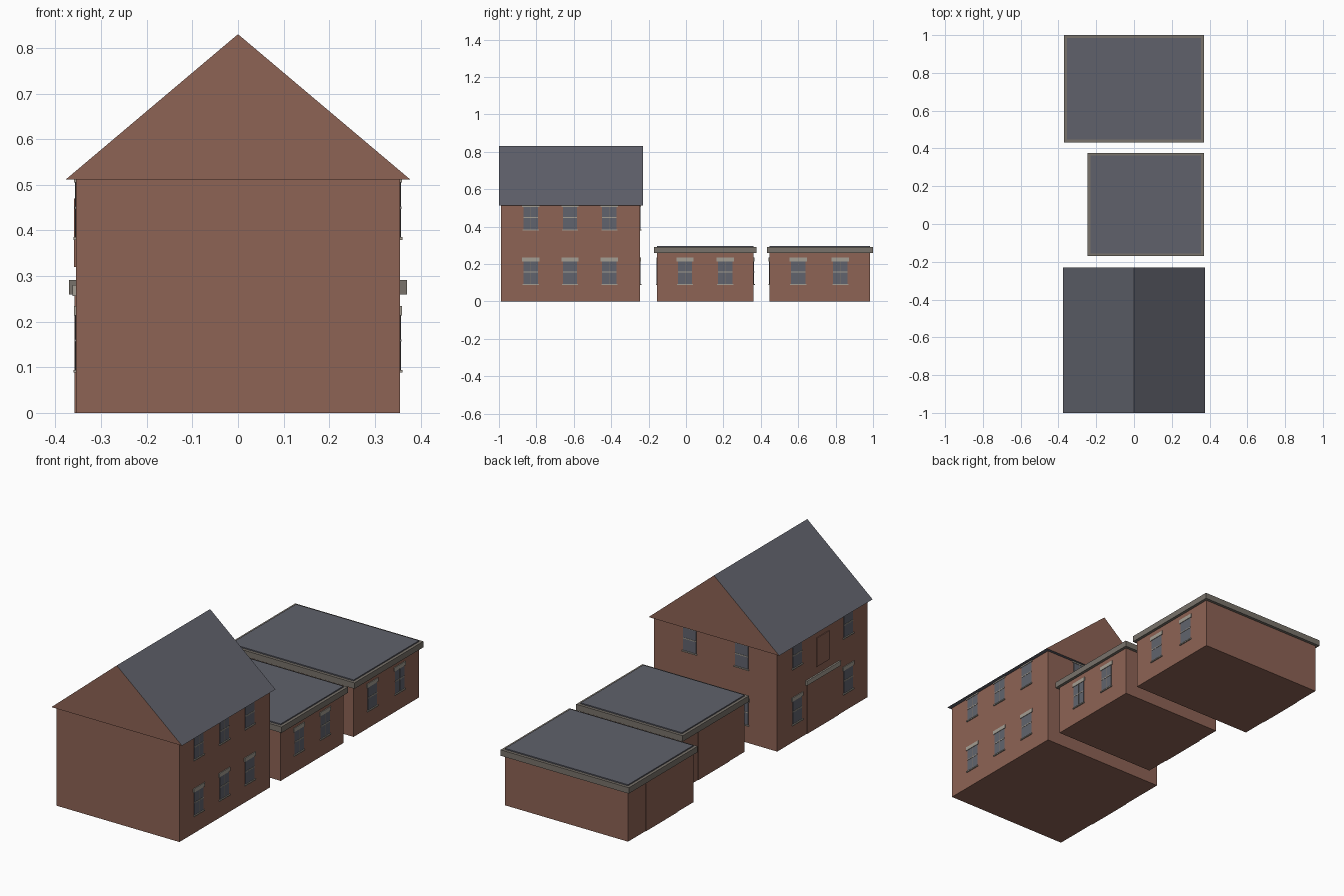
import bpy, bmesh

if "Cube" in bpy.data.objects:
    bpy.data.objects.remove(bpy.data.objects["Cube"])

def mat(name, r, g, b):
    m = bpy.data.materials.new(name)
    m.diffuse_color = (r, g, b, 1)
    m.use_nodes = True
    m.node_tree.nodes["Principled BSDF"].inputs["Base Color"].default_value = m.diffuse_color
    return m

BRICK = mat("brick", 0.27, 0.125, 0.09)
SLATE = mat("slate", 0.115, 0.12, 0.147)
STONE = mat("cornice stone", 0.19, 0.17, 0.145)
PALE = mat("pale stone", 0.37, 0.34, 0.29)
GLASS = mat("window glass", 0.12, 0.127, 0.155)

def box(name, lo, hi, material):
    bm = bmesh.new()
    bmesh.ops.create_cube(bm, size=1)
    for v in bm.verts:
        for i in range(3):
            v.co[i] = lo[i] if v.co[i] < 0 else hi[i]
    me = bpy.data.meshes.new(name)
    bm.to_mesh(me)
    bm.free()
    ob = bpy.data.objects.new(name, me)
    bpy.context.collection.objects.link(ob)
    me.materials.append(material)
    return ob

def plate(name, axis, wall, sign, u, w, z0, z1, depth, material):
    """Thin box on a wall; axis 0 = wall facing x, axis 1 = wall facing y."""
    a, b = sorted((wall - sign * 0.002, wall + sign * depth))
    if axis == 0:
        return box(name, (a, u - w / 2, z0), (b, u + w / 2, z1), material)
    return box(name, (u - w / 2, a, z0), (u + w / 2, b, z1), material)

def window(axis, wall, sign, u, z):
    def p(name, du, w, z0, z1, d, m):
        plate("window_" + name, axis, wall, sign, u + du, w, z + z0, z + z1, d, m)
    p("glass", 0, 0.076, 0, 0.125, 0.0015, GLASS)
    p("sill", 0, 0.086, -0.004, 0.002, 0.006, PALE)
    p("lintel", 0, 0.092, 0.122, 0.142 if z < 0.3 else 0.13, 0.004, PALE)
    p("meeting_rail", 0, 0.076, 0.064, 0.069, 0.003, PALE)
    p("glazing_bar", 0, 0.002, 0, 0.125, 0.002, STONE)

# House walls
WX = 0.355
box("house_walls", (-WX, -0.99, 0), (WX, -0.245, 0.512), BRICK)

# Pitched roof with brick gables
bm = bmesh.new()
profile = [(-0.377, 0.512), (0.377, 0.512), (0, 0.83)]
face = bm.faces.new([bm.verts.new((x, -1, z)) for x, z in profile])
ext = bmesh.ops.extrude_face_region(bm, geom=[face])
for v in ext["geom"]:
    if isinstance(v, bmesh.types.BMVert):
        v.co.y = -0.23
bmesh.ops.recalc_face_normals(bm, faces=bm.faces)
for f in bm.faces:
    f.material_index = 1 if abs(f.normal.y) > 0.9 else 0
me = bpy.data.meshes.new("house_roof")
bm.to_mesh(me)
bm.free()
me.materials.append(SLATE)
me.materials.append(BRICK)
bpy.context.collection.objects.link(bpy.data.objects.new("house_roof", me))

# House windows: right, left and back
for z in (0.092, 0.383):
    for y in (-0.83, -0.62, -0.41):
        window(0, WX, 1, y, z)
        if y != -0.62:
            window(0, -WX, -1, y, z)
    for x in (-0.15, 0.15):
        window(1, -0.245, 1, x, z)

# House entrance, canopy and blind panel above
plate("house_door", 0, -WX, -1, -0.62, 0.26, 0, 0.258, 0.003, BRICK)
plate("door_canopy", 0, -WX, -1, -0.62, 0.28, 0.256, 0.28, 0.008, PALE)
plate("blind_panel", 0, -WX, -1, -0.62, 0.105, 0.32, 0.47, 0.004, BRICK)

def outbuilding(name, x0, x1, y0, y1, c0, c1, win_y, door_y, ends):
    box(name + "_walls", (x0, y0, 0), (x1, y1, 0.262), BRICK)
    box(name + "_cornice", (x0 - 0.015, c0, 0.26), (x1 + 0.015, c1, 0.291), STONE)
    box(name + "_roof", (x0, c0 + 0.015, 0.289), (x1, c1 - 0.015, 0.297), SLATE)
    for y in win_y:
        window(0, x1, 1, y, 0.092)
    plate(name + "_door", 0, x0, -1, door_y, 0.26, 0, 0.26, 0.003, BRICK)
    mid = (x0 + x1) / 2
    for wall, sign in ends:
        for dx in (-0.14, 0.14):
            window(1, wall, sign, mid + dx, 0.092)

# Two flat-roofed outbuildings
outbuilding("middle_block", -0.23, WX, -0.155, 0.362, -0.17, 0.377,
            (-0.005, 0.21), 0.10, ((-0.155, -1), (0.362, 1)))
outbuilding("rear_block", -WX, WX, 0.446, 0.985, 0.432, 1.0,
            (0.6, 0.825), 0.71, ((0.446, -1),))
